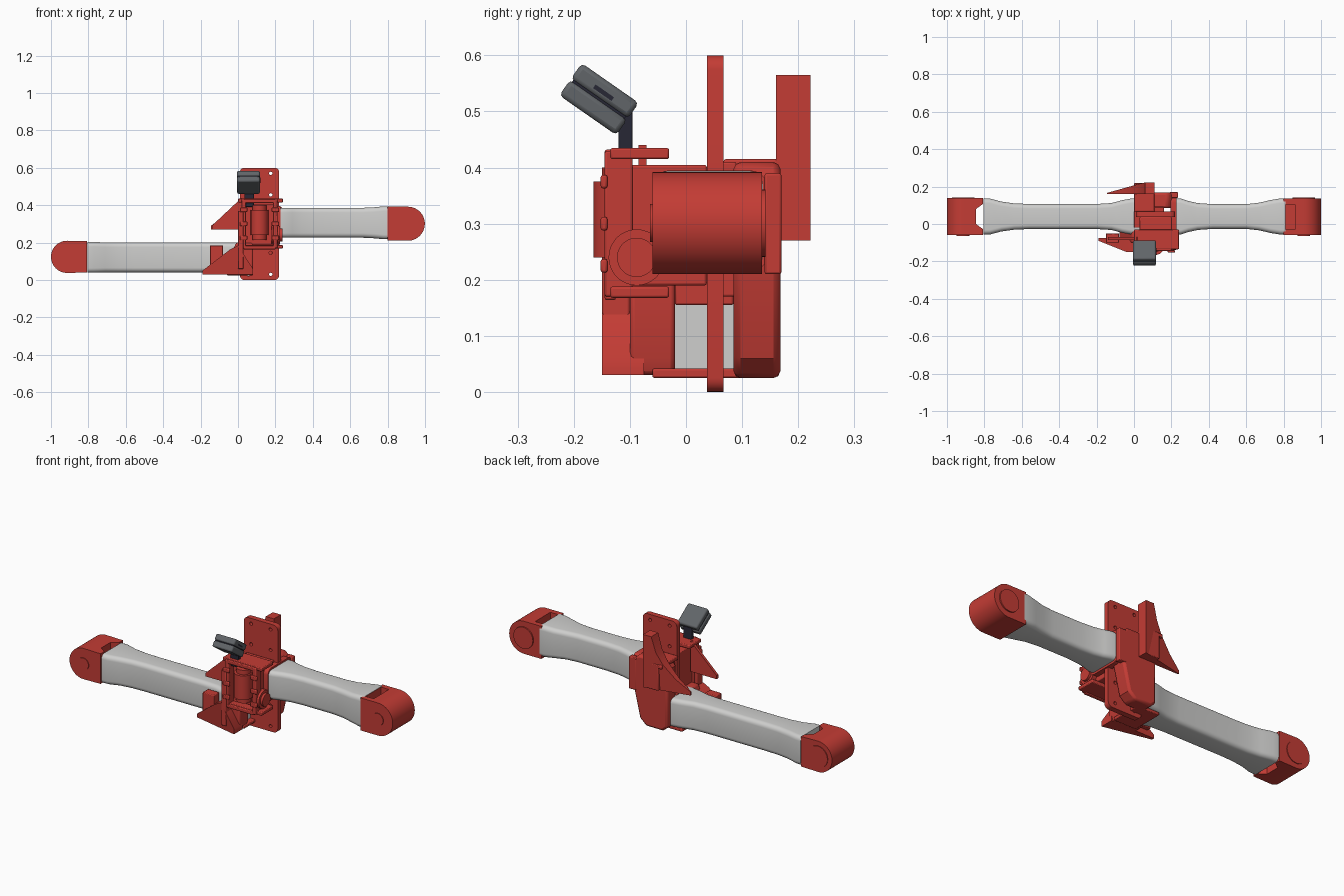
import bpy, bmesh, math
from mathutils import Vector

cube = bpy.data.objects.get("Cube")
if cube:
    bpy.data.objects.remove(cube, do_unlink=True)


def material(name, rgb):
    m = bpy.data.materials.new(name)
    m.use_nodes = True
    m.diffuse_color = (*rgb, 1)
    m.node_tree.nodes["Principled BSDF"].inputs["Base Color"].default_value = (*rgb, 1)
    return m


RED = material("red plastic", (0.55, 0.045, 0.035))
WHITE = material("light grey plastic", (0.62, 0.62, 0.61))
GREY = material("dark grey plastic", (0.12, 0.13, 0.14))
NAVY = material("dark navy plastic", (0.02, 0.02, 0.035))
parts = []


def finish(name, bm, mat, bevel=0):
    bmesh.ops.recalc_face_normals(bm, faces=bm.faces)
    mesh = bpy.data.meshes.new(name)
    bm.to_mesh(mesh)
    bm.free()
    mesh.materials.append(mat)
    ob = bpy.data.objects.new(name, mesh)
    bpy.context.collection.objects.link(ob)
    if bevel:
        mod = ob.modifiers.new("bevel", "BEVEL")
        mod.width, mod.segments = bevel, 2
        mod.limit_method, mod.angle_limit = "ANGLE", math.radians(40)
    parts.append(ob)
    return ob


def prism(name, pts, axis, lo, hi, mat=RED, bevel=0):
    """Extrude a 2D outline along an axis; the outline uses the other two axes in order."""
    place = {"x": lambda a, b, t: (t, a, b), "y": lambda a, b, t: (a, t, b),
             "z": lambda a, b, t: (a, b, t)}[axis]
    bm = bmesh.new()
    rings = [[bm.verts.new(place(a, b, t)) for a, b in pts] for t in (lo, hi)]
    for ring in rings:
        bm.faces.new(ring)
    for i in range(len(pts)):
        j = (i + 1) % len(pts)
        bm.faces.new((rings[0][i], rings[0][j], rings[1][j], rings[1][i]))
    return finish(name, bm, mat, bevel)


def box(name, x, y, z, mat=RED, bevel=0.004):
    return prism(name, [(x[0], z[0]), (x[1], z[0]), (x[1], z[1]), (x[0], z[1])],
                 "y", y[0], y[1], mat, bevel)


def arc(cx, cy, r, a, b, n=24):
    angles = [math.radians(a + (b - a) * i / n) for i in range(n + 1)]
    return [(cx + r * math.cos(t), cy + r * math.sin(t)) for t in angles]


def disc(name, cx, cy, r, axis, lo, hi, mat=RED):
    return prism(name, arc(cx, cy, r, 0, 360, 36)[:-1], axis, lo, hi, mat)


def rounded(x, y, r, n=5):
    pts = []
    for cx, cy, a in ((x[1] - r, y[1] - r, 0), (x[0] + r, y[1] - r, 90),
                      (x[0] + r, y[0] + r, 180), (x[1] - r, y[0] + r, 270)):
        pts += arc(cx, cy, r, a, a + 90, n)
    return pts


def cut(ob, *cutters):
    """Apply a boolean difference and discard the cutters."""
    for c in cutters:
        mod = ob.modifiers.new("cut", "BOOLEAN")
        mod.object, mod.solver = c, "EXACT"
        bpy.context.view_layer.objects.active = ob
        bpy.ops.object.modifier_apply(modifier=mod.name)
        parts.remove(c)
        bpy.data.objects.remove(c, do_unlink=True)


def arm(name, stations, cz):
    """Loft a rounded tube along x through (x, half width, half height)."""
    bm = bmesh.new()
    rings = []
    for x, w, h in stations:
        outline = rounded((0.04 - w, 0.04 + w), (cz - h, cz + h), 0.025)
        rings.append([bm.verts.new((x, y, z)) for y, z in outline])
    for a, b in zip(rings, rings[1:]):
        for i in range(len(a)):
            j = (i + 1) % len(a)
            bm.faces.new((a[i], a[j], b[j], b[i]))
    bm.faces.new(rings[0])
    bm.faces.new(rings[-1])
    return finish(name, bm, WHITE)


# Two waisted arms
arm("left_arm", [(0.20, .096, .078), (0.25, .096, .08), (0.29, .083, .08), (0.34, .072, .08),
                 (0.42, .066, .08), (0.60, .066, .08), (0.67, .074, .08), (0.73, .088, .083),
                 (0.78, .096, .088), (0.81, .097, .088)], 0.306)
arm("right_arm", [(-0.805, .097, .082), (-0.77, .096, .082), (-0.71, .080, .08), (-0.64, .070, .08),
                  (-0.56, .067, .08), (-0.20, .067, .08), (-0.12, .072, .08), (-0.06, .088, .08),
                  (-0.01, .097, .08), (0.05, .097, .08)], 0.121)

# Round end caps with an opening facing each arm
left_cap = prism("left_end_cap", [(0.80, 0.21)] + arc(0.908, 0.301, 0.091, -90, 90) + [(0.80, 0.392)],
                 "y", -0.06, 0.135)
cut(left_cap, box("notch", (0.811, 0.86), (-0.03, 0.105), (0.335, 0.5), bevel=0))
right_cap = prism("right_end_cap", [(-0.808, 0.208)] + arc(-0.914, 0.124, 0.086, 90, 270) + [(-0.808, 0.04)],
                  "y", -0.06, 0.138)
cut(right_cap, prism("notch", [(-0.79, 0.12), (-0.845, 0.08), (-0.845, 0.0), (-0.79, -0.04)],
                     "z", -0.1, 0.5))
for x, z, side in ((0.908, 0.301, "left"), (-0.914, 0.124, "right")):
    disc(side + "_cap_front_disc", x, z, 0.034, "y", -0.064, -0.059)
    disc(side + "_cap_back_disc", x, z, 0.06, "y", 0.13, 0.142)

# Mounting plate with bolt holes
plate = prism("mounting_plate", rounded((0.01, 0.22), (0, 0.6), 0.025), "y", 0.037, 0.067)
cut(plate, *[disc("hole", x, z, 0.009, "y", 0, 0.1)
             for x in (0.055, 0.175) for z in (0.03, 0.145, 0.455, 0.57)])

# Rear shell behind the plate and front shell around the arm root
prism("rear_shell", [(0.0, 0.05), (0.03, 0.025), (0.13, 0.025), (0.17, 0.06), (0.21, 0.23),
                     (0.21, 0.38), (0.18, 0.41), (0.03, 0.41), (0.0, 0.37)],
      "y", 0.085, 0.168, RED, 0.012)
box("rear_shell_web", (0.02, 0.16), (0.06, 0.09), (0.17, 0.41))
prism("front_shell", [(-0.08, 0.03), (0.07, 0.03), (0.08, 0.06), (0.08, 0.20), (-0.01, 0.20)],
      "y", -0.10, -0.02, RED, 0.008)
box("arm_root_floor", (-0.06, 0.08), (-0.06, 0.12), (0.025, 0.042))
box("arm_root_roof", (0.0, 0.08), (-0.02, 0.085), (0.155, 0.21))

# Swept rear fin, thinning towards its tip
fin = prism("rear_fin", [(0.11, 0.27), (0.11, 0.565), (0.06, 0.565), (0.035, 0.48), (0.0, 0.42),
                         (-0.07, 0.345), (-0.145, 0.29), (-0.145, 0.27)], "y", 0.16, 0.222)
for v in fin.data.vertices:
    if v.co.y > 0.2 and v.co.x < 0.05:
        v.co.y = 0.166 + (v.co.x + 0.145) * 0.28
box("fin_bracket", (0.02, 0.11), (0.165, 0.218), (0.27, 0.415))
box("fin_shelf", (0.0, 0.11), (0.067, 0.218), (0.395, 0.415))

# Lower front gusset with a raised block
gusset = prism("front_gusset", [(-0.19, 0.03), (0.08, 0.03), (0.08, 0.06), (0.0, 0.185),
                                (-0.04, 0.165), (-0.19, 0.05)], "y", -0.15, -0.075)
for v in gusset.data.vertices:
    if v.co.y < -0.1 and v.co.x < -0.1:
        v.co.y = -0.09
box("gusset_block", (-0.15, -0.08), (-0.10, -0.05), (0.06, 0.185))
prism("upper_front_wing", [(-0.14, 0.27), (0.02, 0.27), (0.02, 0.44), (-0.14, 0.29)],
      "y", -0.085, -0.07)
box("gusset_post", (0.0, 0.03), (-0.15, -0.10), (0.06, 0.37))

# Central joint: block, frame bars and an upright drum
box("joint_block", (0.03, 0.20), (-0.098, 0.037), (0.19, 0.405))
for name, z in (("upper", 0.425), ("lower", 0.178)):
    box(name + "_frame_bar", (0.0, 0.24), (-0.135, -0.03), (z - 0.01, z + 0.01))
    box(name + "_frame_lip", (0.03, 0.20), (-0.145, -0.125), (z - 0.014, z + 0.007))
for name, x in (("right", 0.03), ("left", 0.20)):
    box(name + "_frame_post", (x - 0.012, x + 0.012), (-0.145, -0.095), (0.17, 0.43))
    for z in (0.225, 0.30, 0.375):
        box(name + "_frame_tab", (x - 0.02, x + 0.02), (-0.152, -0.14), (z - 0.012, z + 0.012))
disc("joint_drum", 0.115, -0.118, 0.047, "z", 0.24, 0.375)
for z in (0.235, 0.38):
    disc("drum_collar", 0.115, -0.112, 0.038, "z", z - 0.02, z + 0.02)

# Flange holding the left arm, and a side ring
prism("arm_flange", rounded((-0.06, 0.145), (0.215, 0.395), 0.03), "x", 0.195, 0.228)
box("flange_rib", (0.19, 0.235), (0.14, 0.17), (0.21, 0.39))
disc("side_ring", -0.088, 0.24, 0.05, "x", 0.18, 0.225)
disc("side_ring_hub", -0.088, 0.24, 0.035, "x", 0.22, 0.238)

# Tilted camera box on a dark stalk
box("camera_stalk", (0.035, 0.085), (-0.12, -0.095), (0.39, 0.50), NAVY)
centre = Vector((-0.155, 0.522))
along = Vector((0.82, -0.572))
across = Vector((0.572, 0.82))


def tilted(name, x, u, v, mat, bevel):
    pts = [centre + along * a + across * b
           for a, b in ((u[0], v[0]), (u[1], v[0]), (u[1], v[1]), (u[0], v[1]))]
    return prism(name, [tuple(p) for p in pts], "x", x[0], x[1], mat, bevel)


tilted("camera_lower_half", (-0.005, 0.117), (-0.062, 0.062), (-0.035, -0.001), GREY, 0.008)
tilted("camera_upper_half", (-0.005, 0.117), (-0.062, 0.062), (0.001, 0.035), GREY, 0.008)
tilted("camera_seam", (0.0, 0.112), (-0.057, 0.057), (-0.01, 0.01), NAVY, 0)
tilted("camera_port", (0.11, 0.119), (-0.02, 0.02), (0.010, 0.018), NAVY, 0)

# Smooth rounded surfaces while keeping edges sharp
bpy.ops.object.select_all(action="DESELECT")
for ob in parts:
    ob.select_set(True)
bpy.context.view_layer.objects.active = parts[0]
bpy.ops.object.shade_smooth_by_angle(angle=math.radians(35))
